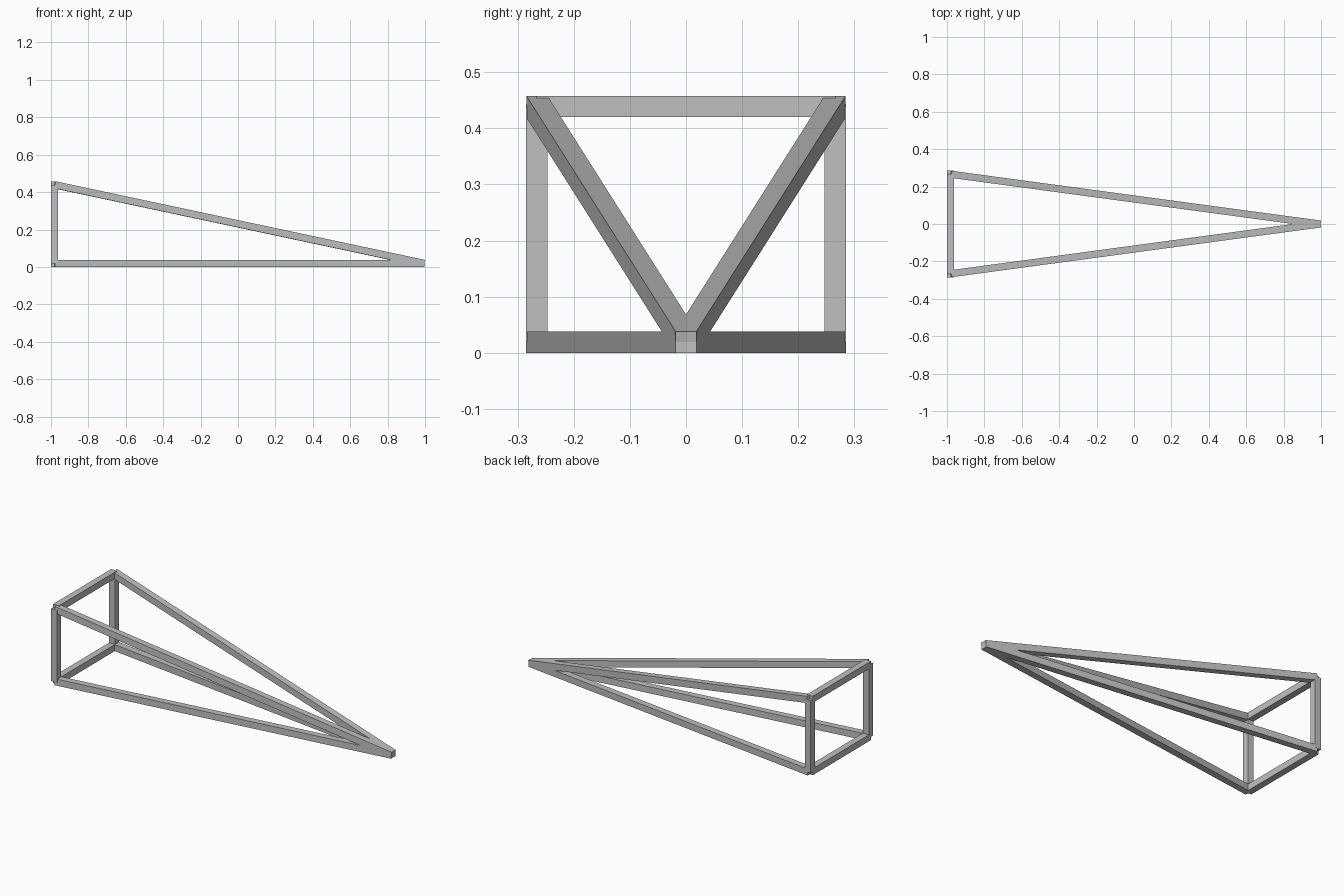
import bpy
from mathutils import Matrix, Vector

cube = bpy.data.objects.get("Cube")
if cube:
    bpy.data.objects.remove(cube, do_unlink=True)

WIDTH = 0.038
HALF = WIDTH / 2

grey = bpy.data.materials.new("light grey")
grey.use_nodes = True
colour = (0.53, 0.53, 0.53, 1)
grey.diffuse_color = colour
grey.node_tree.nodes["Principled BSDF"].inputs["Base Color"].default_value = colour


def beam(name, start, end):
    """Square bar running between two joint centres, ends cut square."""
    start, end = Vector(start), Vector(end)
    along = (end - start).normalized()
    side = Vector((0, 0, 1)).cross(along)
    side = side.normalized() if side.length > 0.001 else Vector((0, 1, 0))
    up = along.cross(side)
    bpy.ops.mesh.primitive_cube_add(size=1)
    bar = bpy.context.object
    bar.name = name
    turn = Matrix((along, side, up)).transposed().to_4x4()
    size = Matrix.Diagonal(((end - start).length, WIDTH, WIDTH, 1))
    bar.data.transform(turn @ size)
    bar.location = (start + end) / 2
    bar.data.materials.append(grey)


# Joint centres
back_x, side_y, top_z = -1 + HALF, 0.285 - HALF, 0.458 - HALF
tip = (0.9935, 0, HALF)

# Cross bars of the rectangular end frame
for level, z in (("lower", HALF), ("upper", top_z)):
    beam(level + "_cross_bar", (back_x, -side_y, z), (back_x, side_y, z))

# Posts, and the long bars that meet at the tip
for hand, y in (("left", side_y), ("right", -side_y)):
    beam(hand + "_post", (back_x, y, HALF), (back_x, y, top_z))
    beam(hand + "_lower_long_bar", (back_x, y, HALF), tip)
    beam(hand + "_upper_long_bar", (back_x, y, top_z), tip)
